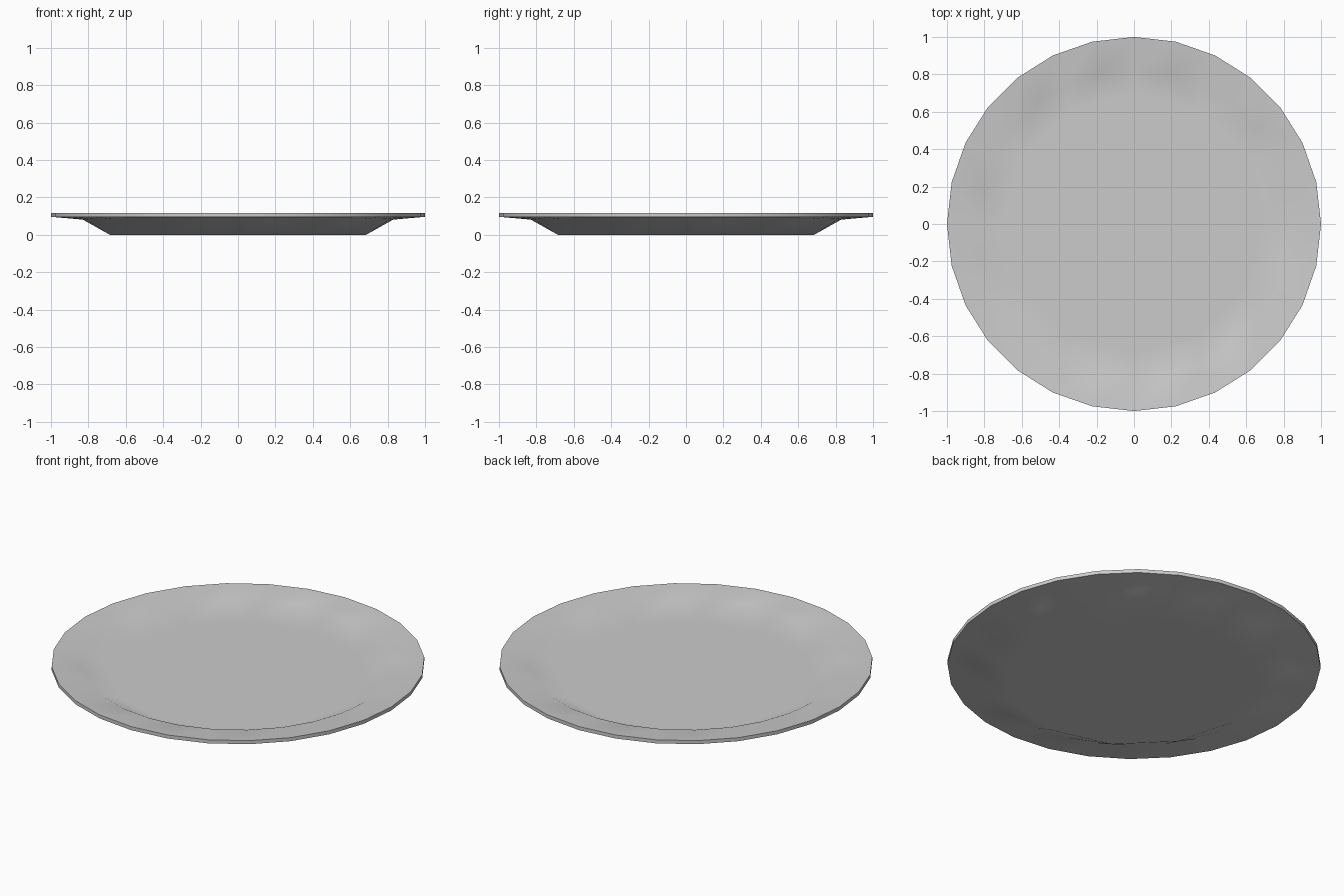
import bpy, bmesh, math

cube = bpy.data.objects.get("Cube")
if cube:
    bpy.data.objects.remove(cube, do_unlink=True)

RIM_SIDES, FLOOR_SIDES = 28, 12

# Plain glaze
glaze = bpy.data.materials.new("pale grey glaze")
glaze.use_nodes = True
colour = (0.6, 0.6, 0.6, 1)
glaze.diffuse_color = colour
glaze.node_tree.nodes["Principled BSDF"].inputs["Base Color"].default_value = colour

bm = bmesh.new()


def ring(radius, z, sides):
    angles = [2 * math.pi * i / sides for i in range(sides)]
    return [bm.verts.new((radius * math.cos(a), radius * math.sin(a), z)) for a in angles]


def bridge(a, b):
    """Join two rings, walking both by angle when their counts differ."""
    na, nb = len(a), len(b)
    if na == nb:
        for i in range(na):
            j = (i + 1) % na
            bm.faces.new((a[i], a[j], b[j], b[i]))
        return
    i = j = 0
    while i < na or j < nb:
        if j >= nb or (i < na and (i + 0.5) / na < (j + 0.5) / nb):
            bm.faces.new((a[i], a[(i + 1) % na], b[j % nb]))
            i += 1
        else:
            bm.faces.new((a[i % na], b[(j + 1) % nb], b[j]))
            j += 1


# Closed section: underside, outer rim, then the dish
rings = [ring(0.685, 0, FLOOR_SIDES),
         ring(0.83, 0.081, RIM_SIDES),
         ring(1.0, 0.096, RIM_SIDES),
         ring(1.0, 0.117, RIM_SIDES),
         ring(0.83, 0.102, RIM_SIDES),
         ring(0.695, 0.033, FLOOR_SIDES)]
for lower, upper in zip(rings, rings[1:]):
    bridge(lower, upper)
bm.faces.new(rings[0])
bm.faces.new(rings[-1])
bmesh.ops.recalc_face_normals(bm, faces=bm.faces)

mesh = bpy.data.meshes.new("plate")
bm.to_mesh(mesh)
bm.free()
mesh.materials.append(glaze)
plate = bpy.data.objects.new("plate", mesh)
bpy.context.collection.objects.link(plate)

# Crisp rim, soft slopes, and a floor that stays evenly flat
bpy.context.view_layer.objects.active = plate
plate.select_set(True)
bpy.ops.object.shade_smooth_by_angle(angle=math.radians(40))
flat_floor = plate.modifiers.new("flat_floor", 'WEIGHTED_NORMAL')
flat_floor.weight = 90
flat_floor.keep_sharp = True
